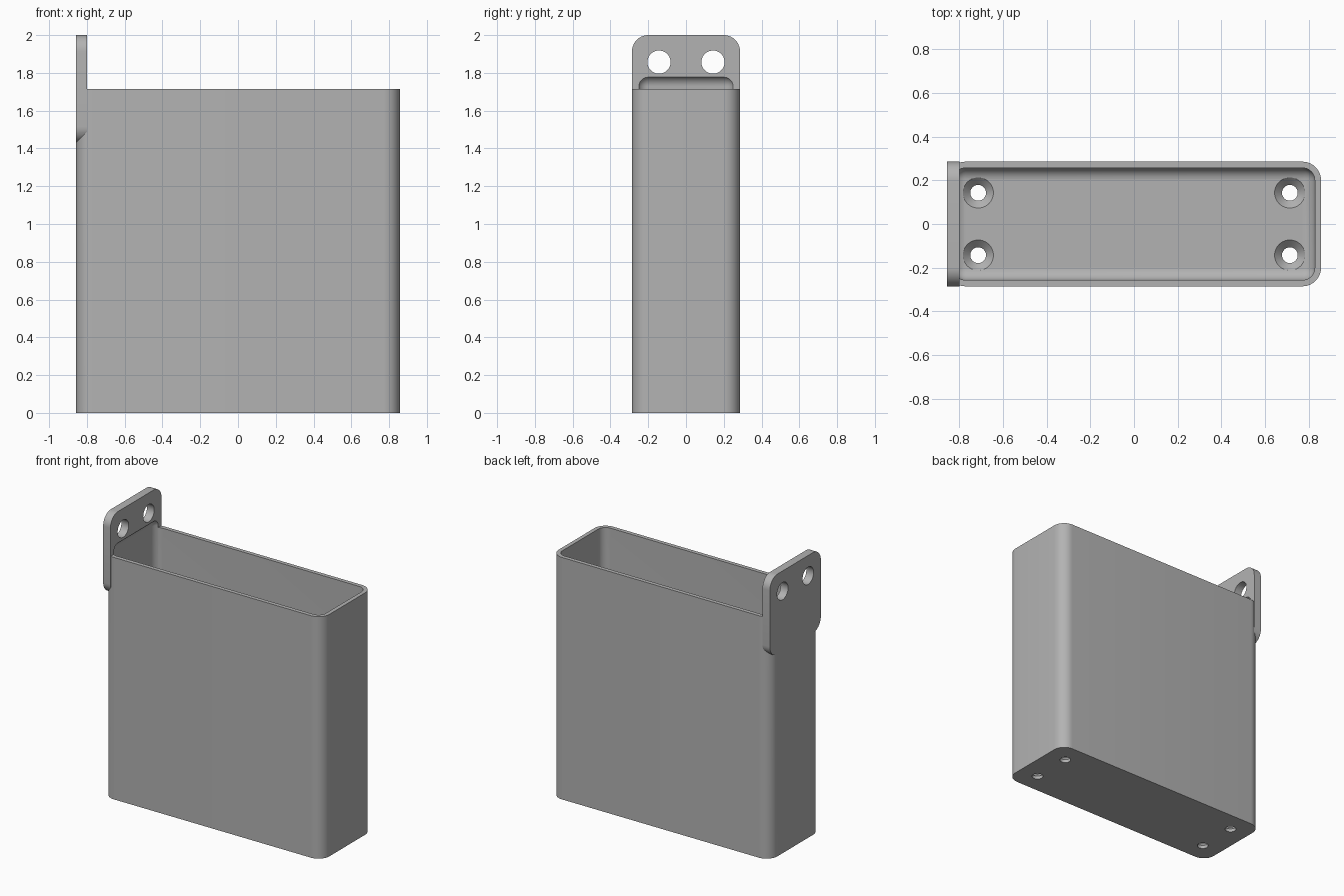
import bpy
import bmesh
from math import pi, radians
from mathutils import Matrix, Vector

cube = bpy.data.objects.get("Cube")
if cube:
    bpy.data.objects.remove(cube)

L, W, H = 0.857, 0.2857, 1.7143   # half length, half width, body height
WALL, PLATE, R = 0.0286, 0.0571, 0.0857

grey = bpy.data.materials.new("plain grey")
grey.use_nodes = True
GREY = (0.45, 0.45, 0.45, 1)
grey.diffuse_color = GREY
grey.node_tree.nodes["Principled BSDF"].inputs["Base Color"].default_value = GREY


def add(name, bm):
    mesh = bpy.data.meshes.new(name)
    bmesh.ops.recalc_face_normals(bm, faces=bm.faces[:])
    bm.to_mesh(mesh)
    bm.free()
    mesh.materials.append(grey)
    ob = bpy.data.objects.new(name, mesh)
    bpy.context.collection.objects.link(ob)
    return ob


def rounded_box(name, low, high, radius, axis=None):
    """Box with all edges rounded, or only those parallel to one axis."""
    low, high = Vector(low), Vector(high)
    bm = bmesh.new()
    bmesh.ops.create_cube(bm, size=1)
    for v in bm.verts:
        v.co = (low + high) / 2 + v.co * (high - low)
    edges = [e for e in bm.edges if axis is None
             or abs((e.verts[0].co - e.verts[1].co)[axis]) > 1e-4]
    bmesh.ops.bevel(bm, geom=edges, offset=radius, segments=10,
                    profile=0.5, affect='EDGES')
    return add(name, bm)


def cone(bm, r1, r2, depth, matrix):
    bmesh.ops.create_cone(bm, cap_ends=True, segments=40, radius1=r1,
                          radius2=r2, depth=depth, matrix=matrix)


def combine(target, other, operation):
    mod = target.modifiers.new(operation.title(), 'BOOLEAN')
    mod.operation, mod.solver, mod.object = operation, 'EXACT', other
    bpy.ops.object.select_all(action='DESELECT')
    bpy.context.view_layer.objects.active = target
    target.select_set(True)
    bpy.ops.object.modifier_apply(modifier=mod.name)
    bpy.data.objects.remove(other)


# Deep box with rounded upright corners, plus the flush mounting plate
holder = rounded_box("wall_holder", (-L, -W, 0), (L, W, H), R, 2)
plate = rounded_box("mounting_plate", (-L, -W, 1.43), (-L + PLATE, W, 2), R, 0)
combine(holder, plate, 'UNION')

# Fully rounded cavity, which also scoops into the foot of the plate
cavity = rounded_box("cavity_cutter", (-L + WALL, -W + WALL, PLATE),
                     (L - WALL, W - WALL, 1.785), 0.057)
combine(holder, cavity, 'DIFFERENCE')

for y in (-0.143, 0.143):
    # Screw holes through the plate
    bm = bmesh.new()
    cone(bm, 0.0615, 0.0615, 0.3,
         Matrix.Translation((-L, y, 1.857)) @ Matrix.Rotation(pi / 2, 4, 'Y'))
    combine(holder, add("plate_hole_cutter", bm), 'DIFFERENCE')
    # Countersunk screw holes through the floor
    for x in (-0.714, 0.714):
        for r1, r2, z0, z1 in ((0.036, 0.036, -0.1, 0.1),
                               (0.036, 0.07, 0.023, 0.0571),
                               (0.07, 0.07, 0.057, 0.1)):
            bm = bmesh.new()
            cone(bm, r1, r2, z1 - z0, Matrix.Translation((x, y, (z0 + z1) / 2)))
            combine(holder, add("floor_hole_cutter", bm), 'DIFFERENCE')

bpy.context.view_layer.objects.active = holder
holder.select_set(True)
bpy.ops.object.shade_smooth_by_angle(angle=radians(30))
